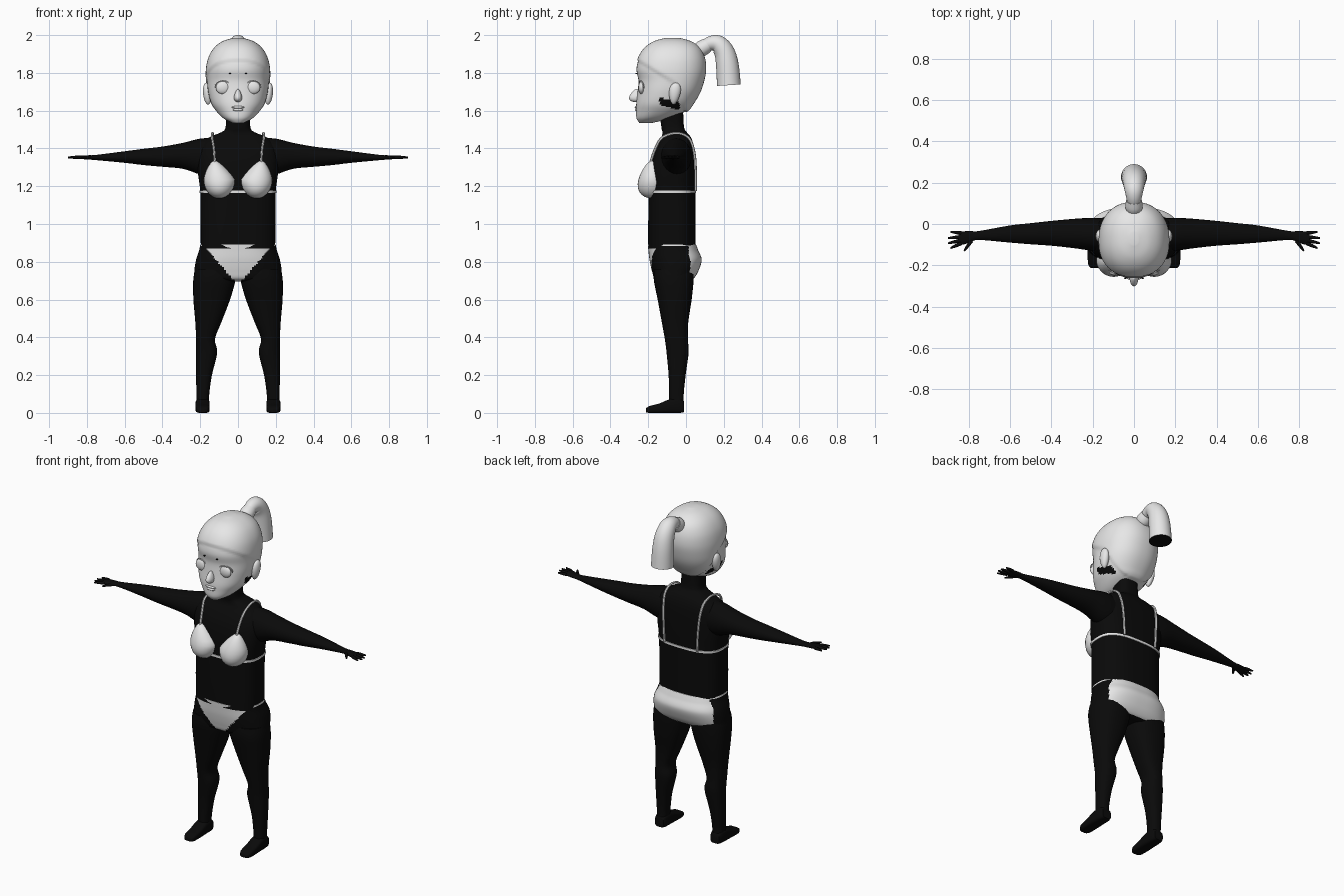
import bpy, bmesh, math
from mathutils import Vector

if "Cube" in bpy.data.objects:
    bpy.data.objects.remove(bpy.data.objects["Cube"])


def material(name, v):
    m = bpy.data.materials.new(name)
    m.diffuse_color = (v, v, v, 1)
    m.use_nodes = True
    m.node_tree.nodes["Principled BSDF"].inputs["Base Color"].default_value = m.diffuse_color
    return m


LIGHT = material("pale grey", 0.8)
DARK = material("black", 0.003)


def finish(name, bm, mats, rule=None, angle=50):
    """Turn a bmesh into a smooth object; rule gives the material index from a face centre."""
    bmesh.ops.recalc_face_normals(bm, faces=bm.faces)
    if rule:
        for f in bm.faces:
            f.material_index = rule(f.calc_center_median())
    me = bpy.data.meshes.new(name)
    bm.to_mesh(me)
    bm.free()
    ob = bpy.data.objects.new(name, me)
    bpy.context.collection.objects.link(ob)
    for m in mats:
        me.materials.append(m)
    bpy.ops.object.select_all(action='DESELECT')
    ob.select_set(True)
    bpy.context.view_layer.objects.active = ob
    bpy.ops.object.shade_smooth_by_angle(angle=math.radians(angle))
    return ob


def spline(rows, sub):
    """Smoothly resample rows of numbers."""
    out = []
    for i in range(len(rows) - 1):
        a, b, c, d = (rows[max(0, min(len(rows) - 1, i + k))] for k in (-1, 0, 1, 2))
        for s in range(sub):
            t = s / sub
            out.append([q + 0.5 * t * (r - p + t * (2*p - 5*q + 4*r - e + t * (3*(q - r) + e - p)))
                        for p, q, r, e in zip(a, b, c, d)])
    return out + [list(rows[-1])]


def loft(name, rows, place, mats, n=32, power=2.0, sub=4, rule=None, tweak=None):
    """Rows are (t, u_min, u_max, v_min, v_max); place maps (t, u, v) to a point."""
    bm = bmesh.new()
    rings = []
    for t, u0, u1, v0, v1 in spline(rows, sub):
        ring = []
        for k in range(n):
            c, s = math.cos(math.tau * k / n), math.sin(math.tau * k / n)
            u = (u0 + u1) / 2 + (u1 - u0) / 2 * math.copysign(abs(c) ** (2 / power), c)
            v = (v0 + v1) / 2 + (v1 - v0) / 2 * math.copysign(abs(s) ** (2 / power), s)
            ring.append(bm.verts.new(place(t, u, v)))
        rings.append(ring)
    for a, b in zip(rings, rings[1:]):
        for k in range(n):
            bm.faces.new((a[k], a[(k + 1) % n], b[(k + 1) % n], b[k]))
    bm.faces.new(rings[0])
    bm.faces.new(rings[-1])
    if tweak:
        bm.normal_update()
        tweak(bm)
    return finish(name, bm, mats, rule)


def upright(t, u, v):
    return (u, v, t)


def ball(name, loc, size, mat, shape=None, seg=28):
    bm = bmesh.new()
    bmesh.ops.create_uvsphere(bm, u_segments=seg, v_segments=seg // 2, radius=1)
    for v in bm.verts:
        p = shape(v.co.copy()) if shape else v.co
        v.co = Vector(loc) + Vector((p.x * size[0], p.y * size[1], p.z * size[2]))
    return finish(name, bm, [mat])


def tube(name, points, mat, sides=8, cap=None, sub=5):
    """Round tube along (x, y, z, radius) points; cap colours the last end."""
    path = spline(points, sub)
    bm = bmesh.new()
    rings = []
    for i, (x, y, z, r) in enumerate(path):
        d = (Vector(path[min(i + 1, len(path) - 1)][:3]) - Vector(path[max(i - 1, 0)][:3])).normalized()
        side = d.cross(Vector((0, 0, 1)) if abs(d.z) < 0.8 and abs(d.x) > 0.5 else Vector((1, 0, 0))).normalized()
        up = d.cross(side)
        rings.append([bm.verts.new(Vector((x, y, z)) + r * (side * math.cos(a) + up * math.sin(a)))
                      for a in (math.tau * k / sides for k in range(sides))])
    for a, b in zip(rings, rings[1:]):
        for k in range(sides):
            bm.faces.new((a[k], a[(k + 1) % sides], b[(k + 1) % sides], b[k]))
    bm.faces.new(rings[0])
    bm.faces.new(rings[-1]).material_index = 1 if cap else 0
    return finish(name, bm, [mat] + ([cap] if cap else []))


# Torso and neck
loft("torso", [(0.87, -.197, .197, -.2, .05), (1.0, -.198, .198, -.2, .05), (1.17, -.2, .2, -.198, .05),
               (1.27, -.212, .212, -.195, .05), (1.36, -.215, .215, -.18, .047), (1.42, -.195, .195, -.155, .04),
               (1.46, -.15, .15, -.13, .025), (1.485, -.09, .09, -.125, .005), (1.51, -.066, .066, -.13, -.01),
               (1.59, -.064, .064, -.14, -.015)], upright, [DARK], n=48, power=2.8)


# Pelvis with swim bottom coloured by position
def swim_bottom(c):
    front = c.y < -.08 and abs(c.x) < .03 + (c.z - .71) * .86
    back = c.y > .015 + max(0, .77 - c.z) * .2 and abs(c.x) < .2
    return 0 if c.z > .882 or front or back else 1


loft("pelvis", [(0.695, -.15, .15, -.13, .015), (0.71, -.225, .225, -.165, .04), (0.75, -.231, .231, -.18, .065),
                (0.81, -.222, .222, -.193, .083), (0.86, -.206, .206, -.199, .065), (0.892, -.199, .199, -.202, .053)],
     upright, [LIGHT, DARK], n=128, power=2.5, sub=8, rule=swim_bottom)

for s, side in ((1, "left"), (-1, "right")):
    def mirrored(t, u, v):
        return (s * u, v, t)

    def along_x(t, u, v):
        return (s * t, u, v)

    def along_y(t, u, v):
        return (s * u, t, v)

    # Leg and foot
    loft(side + "_leg", [(0.03, .155, .22, -.09, -.012), (0.1, .152, .22, -.09, -.012), (0.2, .138, .222, -.092, -.002),
                         (0.32, .11, .222, -.103, .014), (0.39, .122, .222, -.112, .01), (0.48, .088, .226, -.128, .012),
                         (0.6, .042, .236, -.15, .03), (0.7, .014, .237, -.17, .04), (0.76, .01, .228, -.17, .04)],
         mirrored, [DARK], n=28, power=2.4)
    loft(side + "_foot", [(-.213, .165, .21, .003, .022), (-.195, .153, .222, 0, .036), (-.14, .15, .225, 0, .05),
                          (-.08, .15, .225, 0, .075), (-.03, .152, .222, 0, .075), (-.01, .158, .216, .004, .06)],
         along_y, [DARK], n=20, power=4, sub=2)
    # Arm, palm and fingers
    loft(side + "_arm", [(.12, -.14, .025, 1.25, 1.455), (.2, -.13, .03, 1.262, 1.452), (.29, -.117, .025, 1.292, 1.43),
                         (.4, -.105, .015, 1.303, 1.41), (.5, -.098, .004, 1.312, 1.398), (.6, -.09, -.007, 1.324, 1.385),
                         (.75, -.077, -.034, 1.338, 1.366), (.79, -.088, -.034, 1.341, 1.364),
                         (.83, -.1, -.036, 1.344, 1.362), (.85, -.097, -.04, 1.346, 1.36)],
         along_x, [DARK], n=24)
    for name, a, b in (("thumb", (.785, -.08), (.822, -.13)), ("index", (.835, -.093), (.888, -.117)),
                       ("middle", (.84, -.08), (.9, -.093)), ("ring", (.84, -.063), (.9, -.068)),
                       ("little", (.835, -.044), (.888, -.038))):
        tube(f"{side}_{name}_finger", [(s * a[0], a[1], 1.353, .009), (s * (a[0] + b[0]) / 2, (a[1] + b[1]) / 2, 1.353, .008),
                                       (s * b[0], b[1], 1.352, .004)], DARK, sides=8, sub=2)
    # Swim top cup, tapering to its strap
    ball(side + "_swim_cup", (s * .098, -.178, 1.235), (.084, .074, .1), LIGHT,
         lambda p: Vector((p.x * (1 - .45 * max(p.z, 0)) + s * .3 * max(p.z, 0), p.y * (1 - .35 * p.z), p.z)))
    tube(side + "_strap", [(s * .122, -.19, 1.32, .007), (s * .128, -.162, 1.4, .007), (s * .137, -.125, 1.458, .007),
                           (s * .135, -.05, 1.481, .007), (s * .13, .015, 1.455, .007), (s * .122, .043, 1.38, .007),
                           (s * .115, .051, 1.28, .007), (s * .11, .051, 1.175, .007)], LIGHT, sides=6)
    # Ear, eye, eyelid rim and brow mark
    ball(side + "_ear", (s * .163, -.06, 1.69), (.022, .03, .058), LIGHT,
         lambda p: Vector((p.x + s * .25 * p.z, p.y * (1 + .25 * p.z) + .2 * p.z, p.z)))
    ball(side + "_eye", (s * .08, -.236, 1.722), (.038, .016, .034), LIGHT)
    rim = [(s * (.08 + .041 * math.cos(a)), -.244 + .02 * max(0, math.cos(a)), 1.722 + .036 * math.sin(a), .0035)
           for a in (math.pi * k / 8 for k in range(9))]
    tube(side + "_eyelid", rim, LIGHT, sides=6, sub=2)
    ball(side + "_brow_mark", (s * .042, -.262, 1.797), (.006, .005, .004), DARK, seg=8)

# Chest band
loft("chest_band", [(1.165, -.204, .204, -.202, .054), (1.178, -.205, .205, -.202, .054)],
     upright, [LIGHT], n=48, power=2.8, sub=1)


# Head with raised hair cap and dark patches under the ears
def raise_hair(bm):
    move = []
    for v in bm.verts:
        x, y, z = v.co
        line = 1.865 - .62 * (y + .26) - max(0, y + .05) * 2.5
        move.append((v, v.normal * .007 * max(0, min(1, (z - line) / .012))))
    sign = 1 if max(bm.verts, key=lambda v: v.co.x).normal.x > 0 else -1
    for v, d in move:
        v.co += d * sign


loft("head", [(1.535, -.03, .03, -.247, -.18), (1.56, -.078, .078, -.262, -.08), (1.6, -.117, .117, -.264, .002),
              (1.64, -.142, .142, -.263, .035), (1.7, -.158, .158, -.256, .07), (1.76, -.163, .163, -.252, .09),
              (1.82, -.163, .163, -.262, .1), (1.88, -.15, .15, -.247, .093), (1.93, -.12, .12, -.213, .068),
              (1.963, -.075, .075, -.163, .02), (1.979, -.02, .02, -.1, -.04)],
     upright, [LIGHT, DARK], n=96, power=2.25, sub=6, tweak=raise_hair,
     rule=lambda c: int(-.14 < c.y < -.035 and abs(c.x) > .08 and abs(c.z - 1.638 + .25 * (c.y + .09)) < .02))

# Nose and lips
ball("nose", (0, -.262, 1.68), (.02, .036, .035), LIGHT,
     lambda p: Vector((p.x * (1 - .4 * p.z), p.y * (1 - .5 * p.z), p.z)))
ball("upper_lip", (0, -.262, 1.618), (.035, .01, .007), LIGHT, seg=16)
ball("lower_lip", (0, -.261, 1.605), (.028, .01, .008), LIGHT, seg=16)

# Hair tie and ponytail
tube("hair_tie", [(0, .06, 1.915, .036), (0, .085, 1.93, .042), (0, .115, 1.948, .038)], LIGHT, sides=24)
tube("ponytail", [(0, .09, 1.935, .03), (0, .13, 1.956, .038), (0, .17, 1.952, .047), (0, .203, 1.91, .054),
                  (0, .219, 1.84, .06), (0, .227, 1.735, .063)], LIGHT, sides=28, cap=DARK)
